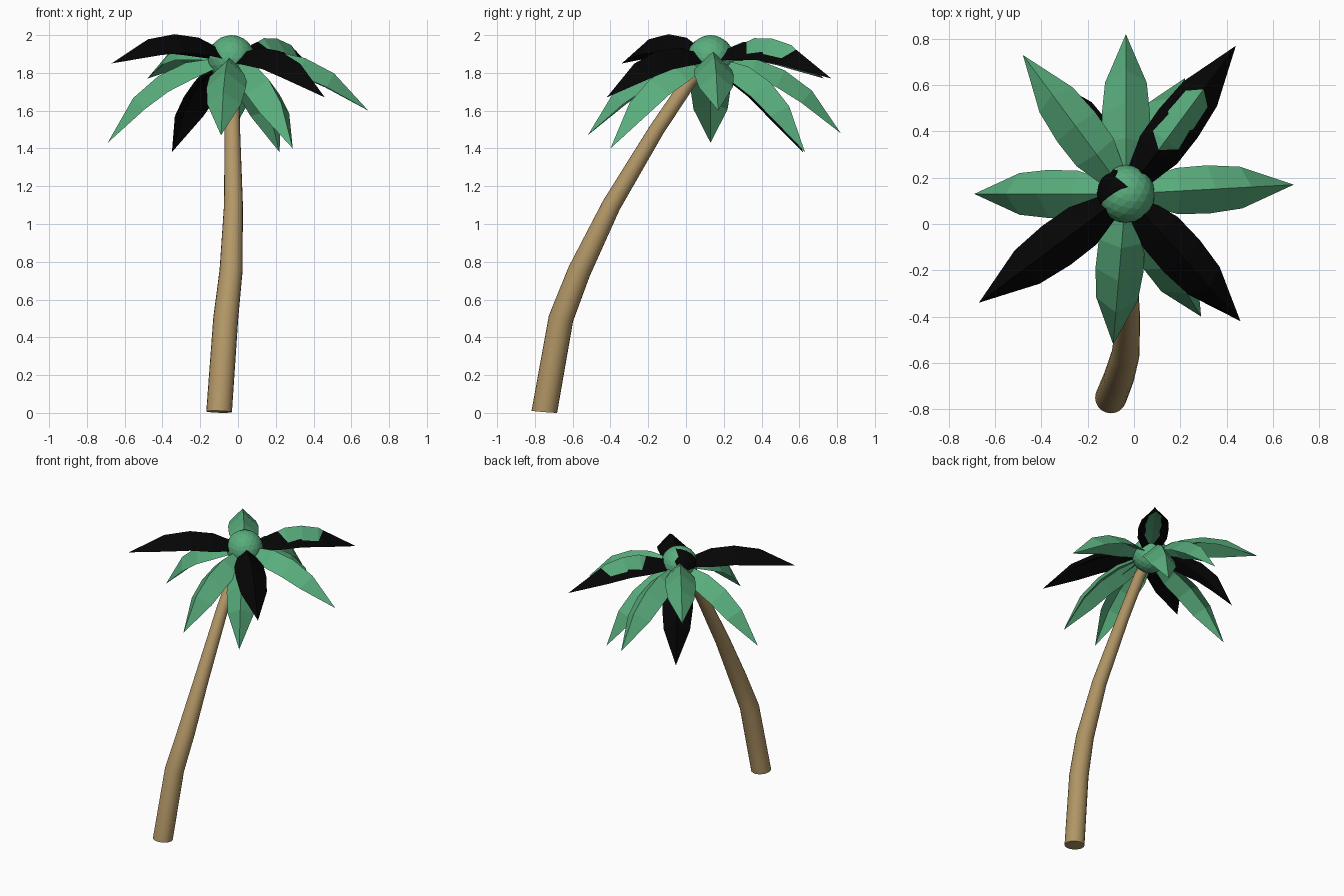
import bpy, bmesh, math
from mathutils import Vector

if "Cube" in bpy.data.objects:
    bpy.data.objects.remove(bpy.data.objects["Cube"])

def material(name, rgb):
    m = bpy.data.materials.new(name)
    m.diffuse_color = (*rgb, 1)
    m.use_nodes = True
    m.node_tree.nodes["Principled BSDF"].inputs["Base Color"].default_value = m.diffuse_color
    return m

GREEN = material("leaf green", (0.10, 0.42, 0.205))
BLACK = material("black", (0.0015, 0.0015, 0.0015))
TAN = material("bark tan", (0.45, 0.31, 0.135))

def finish(bm, name, mats):
    bmesh.ops.recalc_face_normals(bm, faces=bm.faces)
    me = bpy.data.meshes.new(name)
    bm.to_mesh(me)
    bm.free()
    for m in mats:
        me.materials.append(m)
    ob = bpy.data.objects.new(name, me)
    bpy.context.collection.objects.link(ob)
    return ob

def loft(rings, name, mat, smooth=False):
    """Skin a list of equal-sized point rings and close both ends."""
    bm = bmesh.new()
    vs = [[bm.verts.new(p) for p in r] for r in rings]
    n = len(rings[0])
    for a, b in zip(vs, vs[1:]):
        for i in range(n):
            j = (i + 1) % n
            f = bm.faces.new((a[i], a[j], b[j], b[i]))
            f.smooth = smooth
    bm.faces.new(vs[0])
    bm.faces.new(vs[-1])
    bmesh.ops.remove_doubles(bm, verts=bm.verts, dist=1e-4)
    return finish(bm, name, [mat])

# Trunk: tapered tube along a bent path (x, y, z, radius)
path = [(-0.10, -0.75, 0.006, 0.068), (-0.065, -0.662, 0.50, 0.066),
        (-0.037, -0.565, 0.75, 0.061), (-0.024, -0.395, 1.10, 0.050),
        (-0.03, -0.155, 1.50, 0.041), (-0.033, 0.02, 1.76, 0.038),
        (-0.035, 0.10, 1.84, 0.036)]
pts = [Vector(p[:3]) for p in path]
rings = []
for i, p in enumerate(pts):
    t = (pts[min(i + 1, len(pts) - 1)] - pts[max(i - 1, 0)]).normalized()
    if i == 0:
        t = Vector((0.03, 0.08, 1)).normalized()
    u = t.cross(Vector((0, 1, 0))).normalized()
    v = t.cross(u)
    rings.append([p + path[i][3] * (u * math.cos(a) + v * math.sin(a))
                  for a in (k * math.tau / 20 for k in range(20))])
loft(rings, "trunk", TAN, smooth=True)

# Crown ball, with a dark patch on its rear left
CENTRE = Vector((-0.035, 0.13, 1.875))
bm = bmesh.new()
bmesh.ops.create_icosphere(bm, subdivisions=3, radius=0.125)
for f in bm.faces:
    n = f.calc_center_median().normalized()
    along, side = -0.8 * n.x - 0.6 * n.y, -0.6 * n.x + 0.8 * n.y
    f.material_index = int(along > -0.15 and side > 0.25 and n.z > 0)
bmesh.ops.translate(bm, verts=bm.verts, vec=CENTRE)
finish(bm, "crown_ball", [GREEN, BLACK])

# Fronds: arched leaves with a roof-shaped section, running from crown to tip
def frond(tip, name, mat, width=1.0, ridge=0.05, edge=-0.045, keel=0.01,
          start=0.0, end=1.0):
    chord = Vector(tip) - CENTRE
    side = Vector((-chord.y, chord.x, 0)).normalized()
    bow = chord.cross(side).normalized()
    if bow.z < 0:
        bow = -bow
    def at(f):
        return CENTRE + chord * f + bow * 0.09 * math.sin(math.pi * f)
    rings = []
    for s, w in ((0, 0.03), (0.28, 0.10), (0.47, 0.104), (0.68, 0.09), (1, 0)):
        f = start + (end - start) * s
        p = at(f)
        t = (at(f + 0.05) - at(f - 0.05)).normalized()
        up = t.cross(side).normalized()
        if up.dot(bow) < 0:
            up = -up
        k = w / 0.10
        rings.append([p + side * w * width + up * edge * k, p + up * ridge * k,
                      p - side * w * width + up * edge * k, p + up * keel * k])
    loft(rings, name, mat)

green_tips = [(0.69, 0.17, 1.60), (-0.69, 0.13, 1.43), (-0.035, 0.82, 1.48),
              (-0.09, -0.52, 1.47), (-0.48, 0.73, 1.77),
              (0.29, -0.40, 1.40), (0.22, 0.63, 1.38)]
black_tips = [(0.44, 0.77, 1.77), (0.46, -0.42, 1.67),
              (-0.67, -0.34, 1.85), (-0.35, 0.62, 1.38)]
for i, tip in enumerate(green_tips):
    frond(tip, f"green_frond_{i + 1}", GREEN)
for i, tip in enumerate(black_tips):
    frond(tip, f"black_frond_{i + 1}", BLACK)

# Green core bulging through the dark rear right frond
frond(black_tips[0], "green_frond_core", GREEN, 0.72, 0.066, -0.022, -0.012, 0.15, 0.86)
